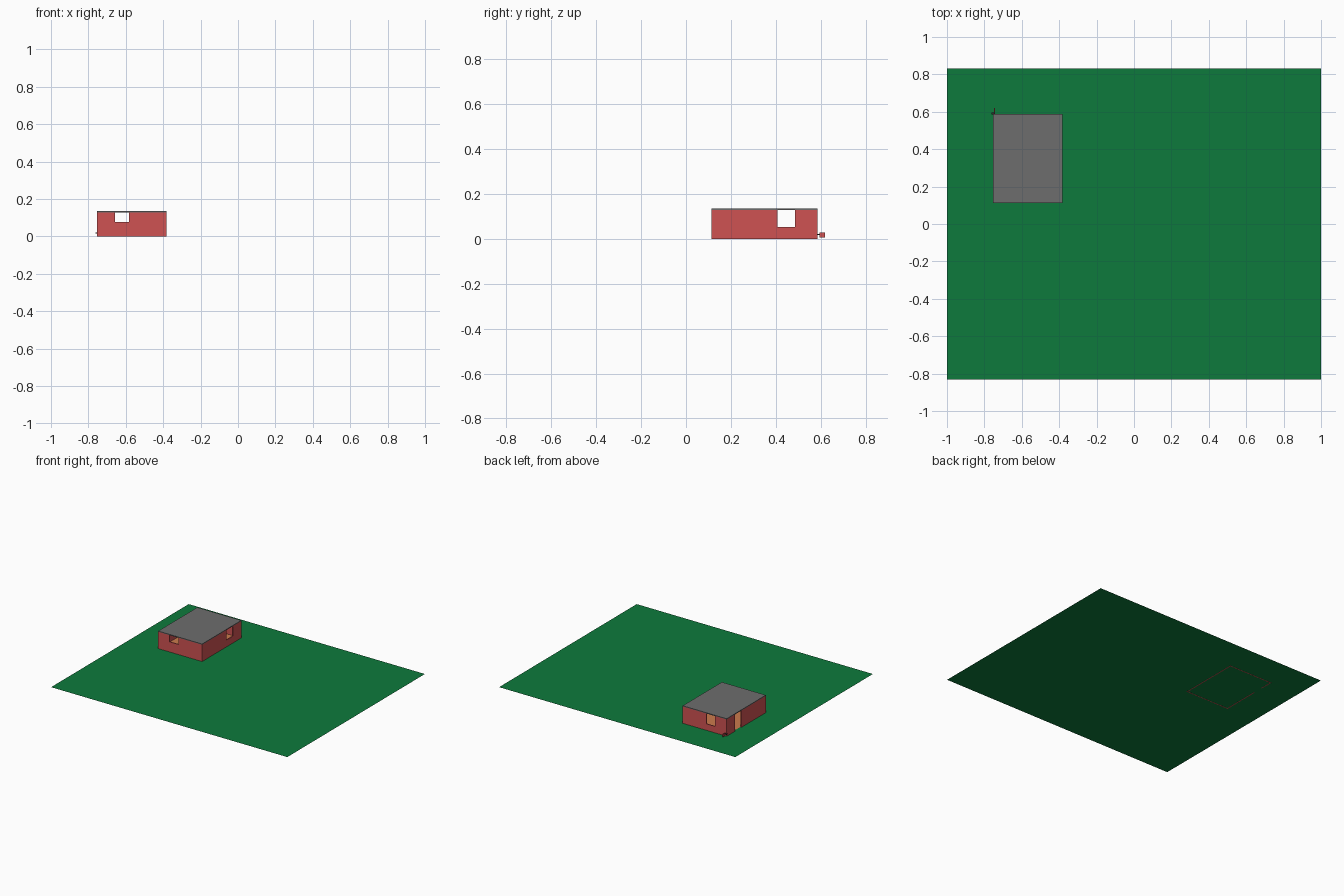
import bpy, bmesh
from mathutils import Vector

if "Cube" in bpy.data.objects:
    bpy.data.objects.remove(bpy.data.objects["Cube"])


def material(name, rgb):
    m = bpy.data.materials.new(name)
    m.diffuse_color = (*rgb, 1)
    m.use_nodes = True
    m.node_tree.nodes["Principled BSDF"].inputs["Base Color"].default_value = m.diffuse_color
    return m


GRASS = material("grass green", (0.004, 0.195, 0.045))
RED = material("brick red", (0.62, 0.085, 0.085))
GREY = material("roof grey", (0.155, 0.155, 0.155))
WOOD = material("wood floor", (0.60, 0.20, 0.075))
DARK = material("dark metal", (0.03, 0.02, 0.02))

X0, X1, Y0, Y1 = -0.755, -0.383, 0.113, 0.587   # house footprint
T = 0.007                                      # wall thickness
H = 0.129                                      # wall height


def finish(name, bm, mat):
    bmesh.ops.recalc_face_normals(bm, faces=bm.faces)
    me = bpy.data.meshes.new(name)
    bm.to_mesh(me)
    bm.free()
    me.materials.append(mat)
    ob = bpy.data.objects.new(name, me)
    bpy.context.collection.objects.link(ob)
    return ob


def box(name, lo, hi, mat):
    bm = bmesh.new()
    bmesh.ops.create_cube(bm, size=1)
    for v in bm.verts:
        v.co = Vector([lo[i] if v.co[i] < 0 else hi[i] for i in range(3)])
    return finish(name, bm, mat)


def plate(name, x0, x1, y0, y1, z, mat):
    bm = bmesh.new()
    bm.faces.new([bm.verts.new(p) for p in
                  ((x0, y0, z), (x1, y0, z), (x1, y1, z), (x0, y1, z))])
    return finish(name, bm, mat)


def wall(name, axis, start, end, offset, a, b, sill):
    """Wall along x or y with an opening a..b that runs from the sill up to the roof."""
    if sill > 0:
        outlines = [[(start, 0), (end, 0), (end, H), (b, H),
                     (b, sill), (a, sill), (a, H), (start, H)]]
    else:
        outlines = [[(s, 0), (e, 0), (e, H), (s, H)] for s, e in ((start, a), (b, end))]
    step = Vector((0, T, 0)) if axis == "x" else Vector((T, 0, 0))
    bm = bmesh.new()
    for pts in outlines:
        face = bm.faces.new([bm.verts.new((u, offset, z) if axis == "x" else (offset, u, z))
                             for u, z in pts])
        ext = bmesh.ops.extrude_face_region(bm, geom=[face], use_keep_orig=True)
        bmesh.ops.translate(bm, vec=step,
                            verts=[g for g in ext["geom"] if isinstance(g, bmesh.types.BMVert)])
    return finish(name, bm, RED)


# Lawn and indoor floor
plate("lawn", -1, 1, -0.832, 0.832, 0.0008, GRASS)
plate("floor", X0 + T, X1 - T, Y0 + T, Y1 - T, 0.003, WOOD)

# Walls: three windows and a door opening on the left
wall("front_wall", "x", X0, X1, Y0, -0.658, -0.583, 0.078)
wall("back_wall", "x", X0, X1, Y1 - T, -0.658, -0.583, 0.05)
wall("right_wall", "y", Y0 + T, Y1 - T, X1 - T, 0.408, 0.485, 0.053)
wall("left_wall", "y", Y0 + T, Y1 - T, X0, 0.408, 0.485, 0)

# Flat roof
box("roof", (X0, Y0, H), (X1, Y1, 0.135), GREY)

# Small tap with a red plate at the back left corner
box("tap_pipe", (-0.763, 0.585, 0.017), (-0.744, 0.597, 0.022), DARK)
box("tap_plate", (-0.749, 0.596, 0.007), (-0.744, 0.62, 0.028), RED)
